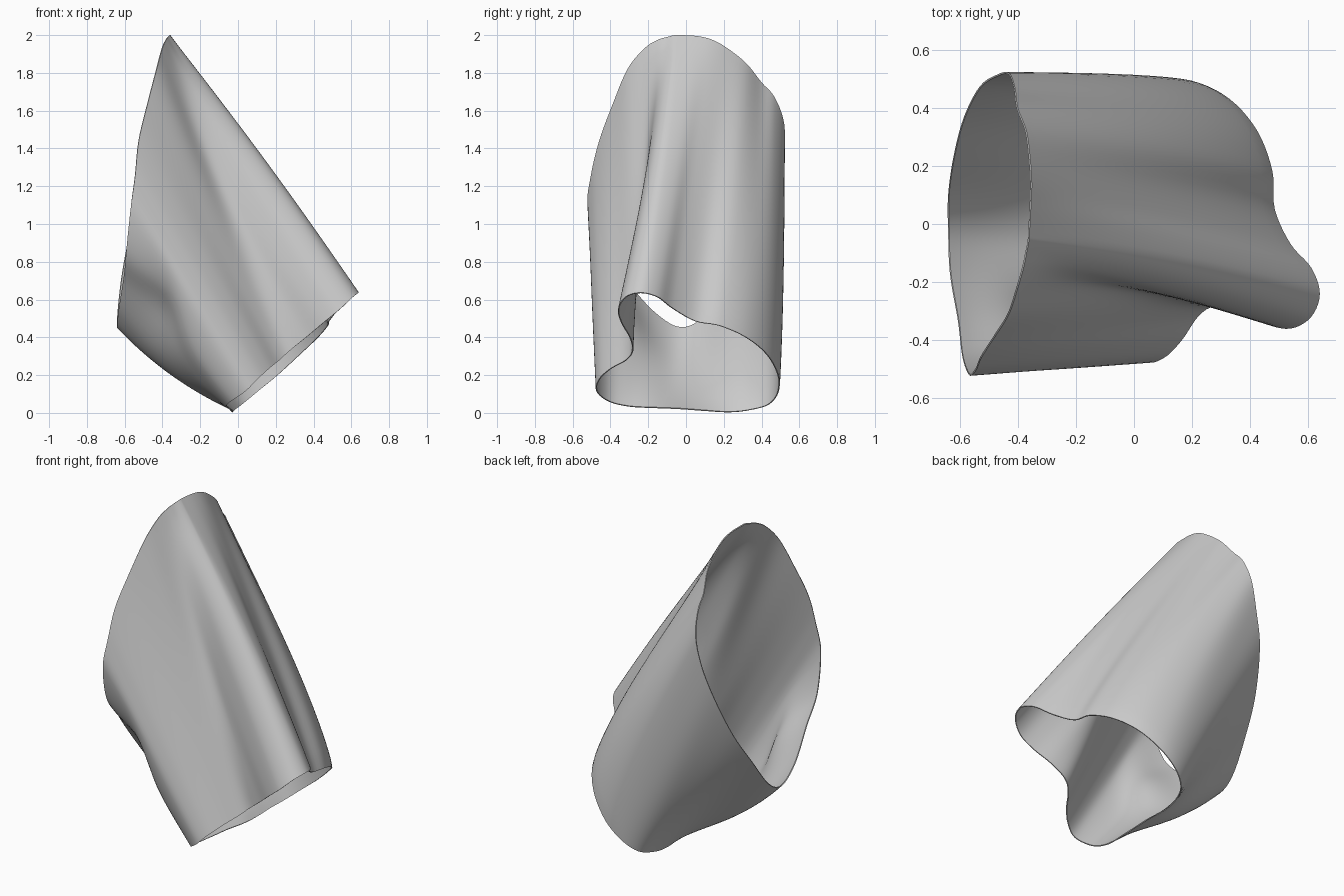
import bpy, math
from mathutils import Vector

if "Cube" in bpy.data.objects:
    bpy.data.objects.remove(bpy.data.objects["Cube"])

# Lower hem of the cloth sleeve (x, y, z), starting at the fold's crest
HEM = [(.64, -.24, .637), (.61, -.15, .615), (.54, -.07, .555), (.485, .05, .487),
       (.477, .18, .462), (.425, .32, .40), (.33, .43, .31), (.21, .49, .20),
       (.10, .49, .11), (.02, .44, .045), (-.02, .34, .015), (-.03, .23, .003),
       (-.03, .10, .01), (-.045, -.04, .02), (-.055, -.16, .025), (-.065, -.30, .033),
       (-.04, -.41, .06), (.04, -.475, .115), (.105, -.46, .18), (.165, -.40, .235),
       (.22, -.32, .28), (.275, -.285, .33), (.36, -.30, .40), (.455, -.345, .48),
       (.54, -.36, .55), (.61, -.32, .615)]
# Matching points of the upper, slanted opening
RIM = [(-.36, -.03, 2.0), (-.355, .06, 1.995), (-.352, .14, 1.975), (-.357, .22, 1.93),
       (-.37, .32, 1.85), (-.40, .40, 1.75), (-.41, .47, 1.67), (-.43, .52, 1.53),
       (-.47, .515, 1.35), (-.53, .475, 1.15), (-.585, .37, .90), (-.62, .24, .70),
       (-.64, .10, .51), (-.64, -.03, .45), (-.635, -.17, .53), (-.615, -.32, .69),
       (-.60, -.45, .84), (-.57, -.52, 1.08), (-.545, -.505, 1.25), (-.525, -.46, 1.44),
       (-.48, -.39, 1.63), (-.43, -.31, 1.82), (-.40, -.22, 1.93), (-.38, -.15, 1.975),
       (-.37, -.10, 1.99), (-.362, -.06, 2.0)]
SUB, ROWS = 5, 32


def closed_spline(points):
    """Smooth closed curve through the points."""
    p = [Vector(q) for q in points]
    n, out = len(p), []
    for i in range(n):
        a, b, c, d = p[i - 1], p[i], p[(i + 1) % n], p[(i + 2) % n]
        for k in range(SUB):
            t = k / SUB
            out.append(0.5 * (2 * b + (c - a) * t + (2 * a - 5 * b + 4 * c - d) * t * t
                              + (3 * b - a - 3 * c + d) * t ** 3))
    return out


def bell(x, centre, width):
    return math.exp(-((x - centre) / width) ** 2)


# Loft from hem to rim, with soft cloth deformations
hem, rim = closed_spline(HEM), closed_spline(RIM)
n = len(hem)
verts = []
for r in range(ROWS + 1):
    t = r / ROWS
    swell = math.sin(math.pi * t ** 0.7)
    mid = math.sin(math.pi * t)
    for i in range(n):
        u = i / SUB
        v = hem[i].lerp(rim[i], t)
        # sag of the underside
        v += Vector((-.02, 0, -.03)) * 4 * t * (1 - t) * bell(u, 13.3, 2.0)
        # fullness of the upper right side
        v += Vector((.035, .013, .025)) * swell * bell(u, 5.5, 3.0)
        # hollow under the lower front corner
        v += Vector((.055, .012, .043)) * bell(t, .7, .22) * bell(u, 15.6, 1.1)
        # long groove beside the fold, and the fold's crest above it
        v += Vector((-.045, .035, -.035)) * mid * bell(u, 22.3, 1.5)
        v += Vector((.012, .015, .009)) * mid * (bell(u, 25.5, 1.6) + bell(u, -.5, 1.6))
        verts.append(v)
faces = [(r * n + i, (r + 1) * n + i, (r + 1) * n + (i + 1) % n, r * n + (i + 1) % n)
         for r in range(ROWS) for i in range(n)]
mesh = bpy.data.meshes.new("cloth_sleeve")
mesh.from_pydata(verts, [], [f[::-1] for f in faces])
sleeve = bpy.data.objects.new("cloth_sleeve", mesh)
bpy.context.collection.objects.link(sleeve)
bpy.context.view_layer.objects.active = sleeve
sleeve.select_set(True)

# Consistent outward normals
centre = Vector((-.1, 0, .85))
if sum((f.center - centre).dot(f.normal) * f.area for f in mesh.polygons) < 0:
    mesh.flip_normals()

# Thin fabric thickness, added inward
mod = sleeve.modifiers.new("fabric", 'SOLIDIFY')
mod.thickness = 0.006
mod.offset = -1
bpy.ops.object.modifier_apply(modifier=mod.name)
bpy.ops.object.shade_smooth_by_angle(angle=math.radians(40))
